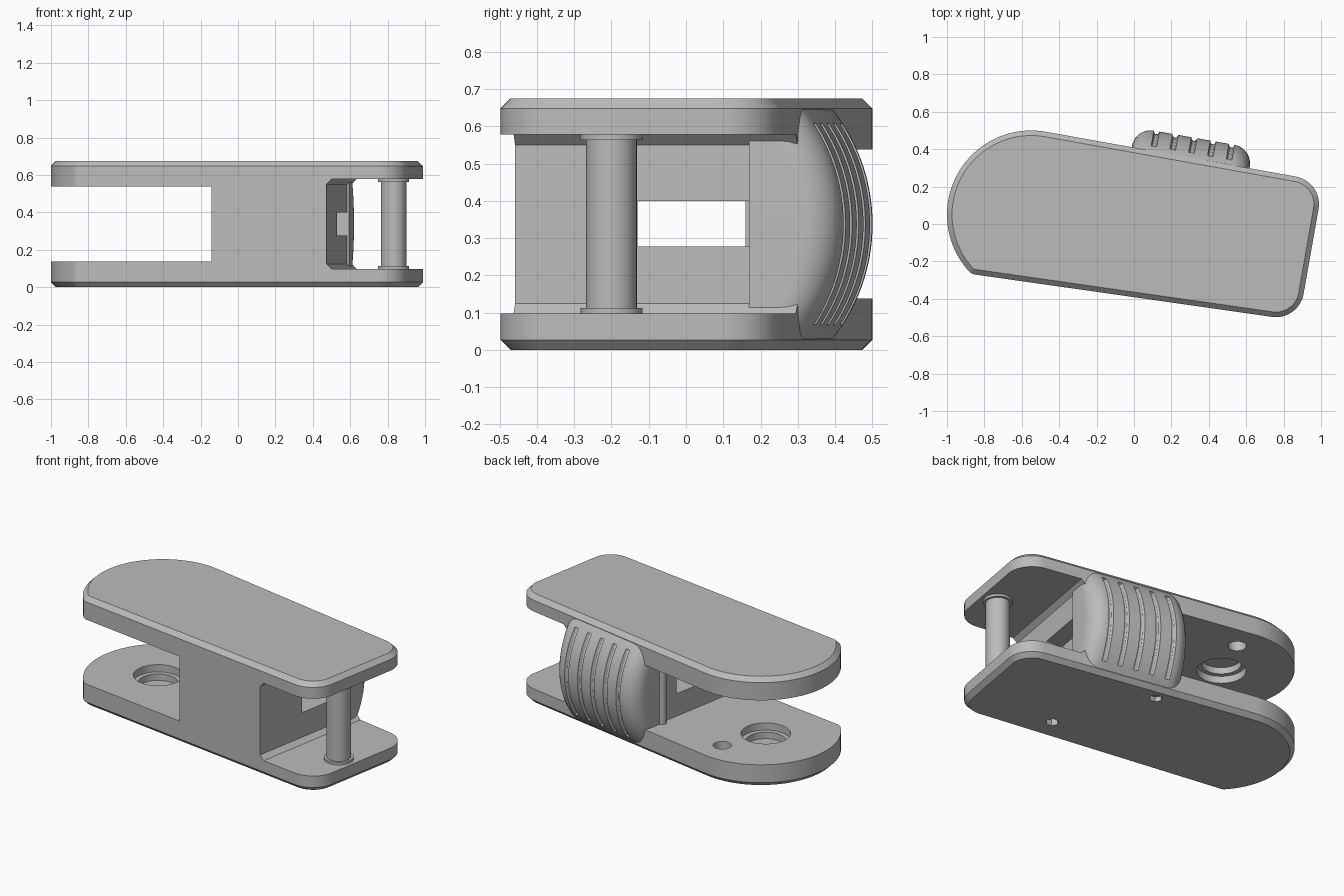
import bpy, bmesh
from math import sin, cos, radians, pi, sqrt
from mathutils import Matrix

cube = bpy.data.objects.get("Cube")
if cube:
    bpy.data.objects.remove(cube)

grey = bpy.data.materials.new("plain grey")
grey.use_nodes = True
grey.diffuse_color = (0.5, 0.5, 0.5, 1)
grey.node_tree.nodes["Principled BSDF"].inputs["Base Color"].default_value = (0.5, 0.5, 0.5, 1)

TURN = Matrix.Rotation(radians(-10), 4, 'Z')   # the body lies turned on the ground
HEIGHT = 0.675


def loft(name, rings, turned=False):
    """Skin a stack of equal rings and cap both ends."""
    bm = bmesh.new()
    loops = [[bm.verts.new(p) for p in ring] for ring in rings]
    n = len(loops[0])
    for a, b in zip(loops, loops[1:]):
        for i in range(n):
            j = (i + 1) % n
            bm.faces.new((a[i], a[j], b[j], b[i]))
    bm.faces.new(loops[0][::-1])
    bm.faces.new(loops[-1])
    bmesh.ops.recalc_face_normals(bm, faces=bm.faces)
    if turned:
        bm.transform(TURN)
    mesh = bpy.data.meshes.new(name)
    bm.to_mesh(mesh)
    bm.free()
    mesh.materials.append(grey)
    ob = bpy.data.objects.new(name, mesh)
    bpy.context.collection.objects.link(ob)
    return ob


def turning(name, x, y, profile, sides=48):
    """Round part from (radius, height) pairs."""
    angles = [2 * pi * i / sides for i in range(sides)]
    return loft(name, [[(x + r * cos(a), y + r * sin(a), z) for a in angles]
                       for r, z in profile])


def prism(name, profile, v0, v1, turned=True):
    """Extrude a (u, z) profile from v0 to v1."""
    return loft(name, [[(u, v, z) for u, z in profile] for v in (v0, v1)], turned)


def block(name, x0, x1, y0, y1, z0, z1, turned=False):
    return prism(name, [(x0, z0), (x1, z0), (x1, z1), (x0, z1)], y0, y1, turned)


def cut(target, cutter):
    mod = target.modifiers.new("cut", 'BOOLEAN')
    mod.operation = 'DIFFERENCE'
    mod.solver = 'EXACT'
    mod.object = cutter
    bpy.context.view_layer.objects.active = target
    bpy.ops.object.modifier_apply(modifier=mod.name)
    bpy.data.objects.remove(cutter)


# Body outline: corner arcs (x, y, radius, start, end, steps)
ARCS = [(-0.55, 0.05, 0.45, 80, 222, 40), (-0.84, -0.211, 0.06, 222, 262, 6),
        (0.759, -0.348, 0.15, 262, 350, 14), (0.839, 0.106, 0.15, 350, 440, 14)]


def outline(inset, z):
    points = []
    for x, y, r, a0, a1, n in ARCS:
        for i in range(n + 1):
            a = radians(a0 + (a1 - a0) * i / n)
            points.append((x + (r - inset) * cos(a), y + (r - inset) * sin(a), z))
    return points


EDGE = 0.027
body = loft("body", [outline(EDGE, 0), outline(0, EDGE),
                     outline(0, HEIGHT - EDGE), outline(EDGE, HEIGHT)])

# Open jaw at one end, chamfered opening at the other
cut(body, block("jaw", -2, -0.075, -1, 1, 0.138, 0.538, True))
cut(body, prism("opening", [(0.545, 0.125), (0.573, 0.098), (1.5, 0.098),
                            (1.5, 0.578), (0.573, 0.578), (0.545, 0.55)], -1, 1))

# Slot through the middle wall, widened at the pin side
cut(body, block("slot", -0.4, 0.8, -0.13, 0.16, 0.277, 0.4))
cut(body, block("slot_recess", 0.35, 0.8, -0.11, 0.27, 0.277, 0.4))

# Stepped bores and small holes inside both jaw plates
for base, way in ((0.138, 1), (0.538, -1)):
    cut(body, turning("bore", -0.59, 0.06,
                      [(0.14, base + 0.02 * way), (0.14, base - 0.045 * way),
                       (0.112, base - 0.045 * way), (0.112, base - 0.085 * way)]))
    cut(body, turning("small_hole", -0.48, 0.33,
                      [(0.052, base + 0.02 * way), (0.052, base - 0.06 * way)], 32))

# Hexagonal screw sockets underneath
for x, y in ((0.364, -0.28), (0.09, 0.30)):
    cut(body, turning("socket", x, y, [(0.038, -0.02), (0.038, 0.06)], 6))

# Pin with collars
pin = turning("pin", 0.832, -0.2,
              [(0.083, 0.09), (0.083, 0.113), (0.068, 0.113),
               (0.068, 0.563), (0.083, 0.563), (0.083, 0.585)])

# Slim post beside the button
post_at = TURN @ Matrix.Translation((-0.078, 0.27, 0))
post = turning("post", post_at.translation.x, post_at.translation.y,
               [(0.026, 0.13), (0.026, 0.545)], 24)

# Bulged button with rounded sides
BULGE, MID, FRONT = 0.49, 0.3375, 0.51


def bulge(z, radius=BULGE):
    return FRONT - BULGE + sqrt(radius ** 2 - (z - MID) ** 2)


def button_ring(z, u0=-0.083, u1=0.556, r=0.1):
    v = bulge(z) - r
    ring = [(u0, 0.27, z)]
    for centre, start in ((u0 + r, 180), (u1 - r, 90)):
        for i in range(9):
            a = radians(start - 90 * i / 8)
            ring.append((centre + r * cos(a), v + r * sin(a), z))
    return ring + [(u1, 0.27, z)]


STEPS = 28
button = loft("button", [button_ring(0.03 + 0.615 * i / STEPS) for i in range(STEPS + 1)], True)

# Five grip grooves following the bulge
for k in range(5):
    u = 0.033 + 0.102 * k
    rings = []
    for i in range(STEPS + 1):
        t = radians(-33.5 + 67 * i / STEPS)
        ring = []
        for j in range(12):
            a = 2 * pi * j / 12
            reach = BULGE + 0.017 * sin(a)
            ring.append((u + 0.015 * cos(a), FRONT - BULGE + reach * cos(t),
                         MID + reach * sin(t)))
        rings.append(ring)
    cut(button, loft("groove", rings, True))

# Smooth curved faces, keep edges sharp
for ob in (body, pin, post, button):
    bpy.ops.object.select_all(action='DESELECT')
    ob.select_set(True)
    bpy.context.view_layer.objects.active = ob
    bpy.ops.object.shade_smooth_by_angle(angle=radians(30))
